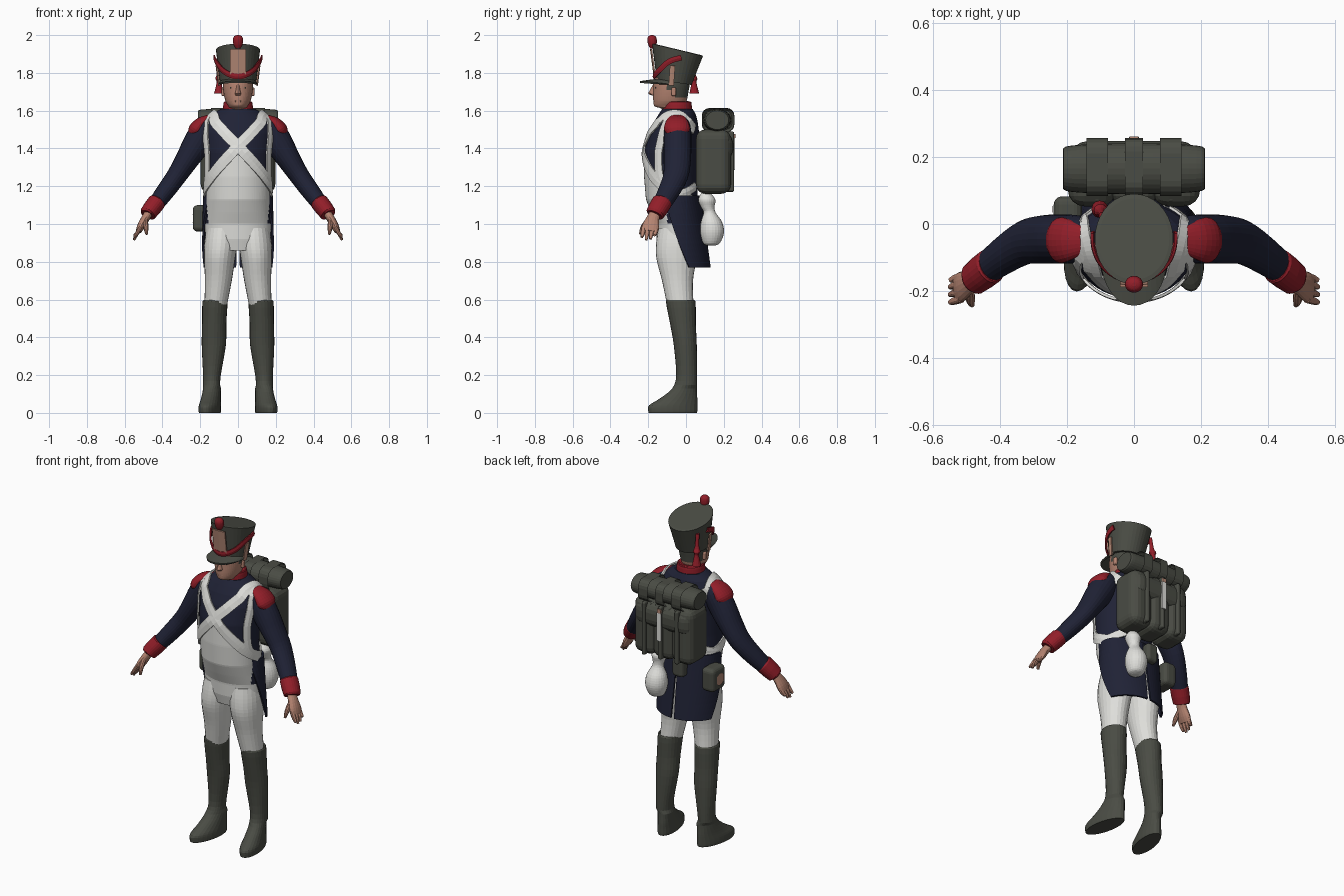
import bpy, bmesh, math
from mathutils import Vector

cube = bpy.data.objects.get("Cube")
if cube:
    bpy.data.objects.remove(cube, do_unlink=True)


def material(name, rgb):
    m = bpy.data.materials.new(name)
    m.use_nodes = True
    m.diffuse_color = (*rgb, 1)
    m.node_tree.nodes["Principled BSDF"].inputs["Base Color"].default_value = (*rgb, 1)
    return m


OLIVE = material("dark olive", (.068, .072, .058))
WHITE = material("white cloth", (.74, .74, .71))
NAVY = material("navy cloth", (.014, .016, .036))
RED = material("red cloth", (.29, .013, .022))
SKIN = material("skin", (.46, .23, .165))
COPPER = material("copper", (.46, .25, .18))
made = []


def finish(name, bm, mats, rule=None, thick=0):
    """Turn a bmesh into an object, colouring faces by rule(centre)."""
    bmesh.ops.recalc_face_normals(bm, faces=bm.faces)
    if rule:
        for f in bm.faces:
            f.material_index = rule(f.calc_center_median())
    me = bpy.data.meshes.new(name)
    bm.to_mesh(me)
    bm.free()
    for m in mats if isinstance(mats, list) else [mats]:
        me.materials.append(m)
    ob = bpy.data.objects.new(name, me)
    bpy.context.collection.objects.link(ob)
    if thick:
        mod = ob.modifiers.new("thickness", "SOLIDIFY")
        mod.thickness, mod.offset = thick, 0
    made.append(ob)
    return ob


def smooth_path(pts, steps):
    """Catmull-Rom interpolation of equally long tuples."""
    out = []
    for i in range(len(pts) - 1):
        p0, p1, p2, p3 = (pts[max(0, min(len(pts) - 1, i + k))] for k in (-1, 0, 1, 2))
        for s in range(steps):
            t = s / steps
            out.append(tuple(b + .5 * t * (c - a + t * (2*a - 5*b + 4*c - d + t * (3*(b - c) + d - a)))
                             for a, b, c, d in zip(p0, p1, p2, p3)))
    return out + [tuple(pts[-1])]


def grid(bm, rows, closed=False, caps=False):
    rows = [[bm.verts.new(p) for p in r] for r in rows]
    n = len(rows[0])
    for a, b in zip(rows, rows[1:]):
        for i in range(n if closed else n - 1):
            j = (i + 1) % n
            bm.faces.new((a[i], a[j], b[j], b[i]))
    if caps:
        bm.faces.new(rows[0])
        bm.faces.new(rows[-1])


def sweep(name, rings, mats, steps=4, flat=True, n=24, rule=None):
    """Loft rings (x, y, z, ra, rb[, tilt]); flat rings stay level, others follow the path."""
    rings = smooth_path(rings, steps)
    rows = []
    for i, r in enumerate(rings):
        c, u, v = Vector(r[:3]), Vector((1, 0, 0)), Vector((0, 1, r[5] if len(r) > 5 else 0))
        if not flat:
            a, b = rings[max(0, i - 1)], rings[min(len(rings) - 1, i + 1)]
            t = (Vector(b[:3]) - Vector(a[:3])).normalized()
            u = t.cross(Vector((0, 1, 0))).normalized()
            v = u.cross(t)
        rows.append([c + u * r[3] * math.sin(k * math.tau / n) - v * r[4] * math.cos(k * math.tau / n)
                     for k in range(n)])
    bm = bmesh.new()
    grid(bm, rows, True, True)
    return finish(name, bm, mats, rule)


def ribbon(name, surf, path, width, mat, steps=6, lift=.007):
    """Strap of half-width `width` lying on surf(angle, height)."""
    rows, path = [], smooth_path(path, steps)
    pts = [surf(*p) for p in path]
    for i, (a, h) in enumerate(path):
        nrm = (surf(a + 1, h) - surf(a - 1, h)).cross(surf(a, h + .004) - surf(a, h - .004)).normalized()
        tan = (pts[min(i + 1, len(pts) - 1)] - pts[max(i - 1, 0)]).normalized()
        side = nrm.cross(tan).normalized() * width
        p = pts[i] + nrm * lift
        rows.append([p - side, p + nrm * .003, p + side])
    bm = bmesh.new()
    grid(bm, rows)
    return finish(name, bm, mat, thick=.008)


def rounded(name, loc, size, bevel, mat):
    bm = bmesh.new()
    bmesh.ops.create_cube(bm, size=1)
    for v in bm.verts:
        v.co = Vector(a * b + c for a, b, c in zip(v.co, size, loc))
    bmesh.ops.bevel(bm, geom=bm.edges[:], offset=bevel, segments=4, profile=.5, affect="EDGES")
    return finish(name, bm, mat)


# Torso profile: height, half width, front y, back y
TORSO = [(.86, .15, -.14, .05), (.92, .172, -.155, .065), (1, .175, -.16, .07), (1.06, .172, -.185, .068),
         (1.13, .17, -.212, .062), (1.25, .172, -.222, .062), (1.38, .177, -.222, .068), (1.48, .185, -.197, .07),
         (1.54, .178, -.17, .062), (1.58, .14, -.145, .052), (1.61, .09, -.125, .035)]


def torso_ring(z):
    z = max(TORSO[0][0], min(TORSO[-1][0], z))
    for a, b in zip(TORSO, TORSO[1:]):
        if z <= b[0]:
            t = (z - a[0]) / (b[0] - a[0])
            w, f, k = (p + (q - p) * t for p, q in zip(a[1:], b[1:]))
            return (0, (f + k) / 2, z, w, (k - f) / 2)


def torso_surface(deg, z):
    _, y, z, w, d = torso_ring(z)
    a = math.radians(deg)
    return Vector((w * math.sin(a), y - d * math.cos(a), z))


def torso_colour(c):
    if c.z < 1.0 or (c.z < 1.22 and c.y < -.11):
        return 1
    return int(c.z < 1.42 and c.y < -.1 and abs(c.x) < (1.43 - c.z) * .75)


sweep("torso", [torso_ring(.86 + i * .75 / 74) for i in range(75)], [NAVY, WHITE], 1, n=96, rule=torso_colour)

# Collar, with the dark neck cloth showing in the front opening
sweep("collar", [(0, -.05, 1.56, .1, .095), (0, -.047, 1.6, .082, .08), (0, -.047, 1.645, .075, .075, .1),
                 (0, -.047, 1.645, .06, .06, .1)], [RED, OLIVE], 3, n=40,
      rule=lambda c: int(c.y < -.09 and abs(c.x) < .03))

# Straps, sleeves, hands and legs, one of each per side
FINGERS = [(-.036, .93), (-.013, .915), (.01, .92), (.03, .94)]
for s, side in ((1, "left"), (-1, "right")):
    ribbon(side + "_cross_belt", torso_surface,
           [(s * a, z) for a, z in ((140, 1.5), (100, 1.57), (60, 1.57), (35, 1.52), (0, 1.41), (-35, 1.3),
                                    (-65, 1.22), (-95, 1.17), (-140, 1.12), (-180, 1.1))], .029, WHITE)
    ribbon(side + "_pack_strap", torso_surface,
           [(s * a, z) for a, z in ((130, 1.5), (95, 1.57), (70, 1.55), (64, 1.45), (64, 1.3), (74, 1.21),
                                    (105, 1.16), (150, 1.2))], .022, WHITE)
    sweep(side + "_sleeve", [(s * x, y, z, a, b) for x, y, z, a, b in (
        (.12, -.045, 1.55, .03, .05), (.165, -.045, 1.51, .07, .07), (.215, -.045, 1.43, .074, .073),
        (.27, -.046, 1.34, .062, .072), (.325, -.055, 1.255, .053, .066), (.39, -.095, 1.165, .048, .056),
        (.455, -.145, 1.08, .04, .045))], NAVY, flat=False)
    sweep(side + "_cuff", [(s * x, y, z, a, b) for x, y, z, a, b in (
        (.427, -.125, 1.12, .038, .046), (.43, -.127, 1.116, .048, .054), (.477, -.163, 1.055, .044, .05),
        (.478, -.164, 1.053, .03, .036))], RED, 2, False)
    sweep(side + "_epaulette", [(s * x, -.048, z, a, b) for x, z, a, b in (
        (.125, 1.575, .012, .03), (.16, 1.56, .018, .045), (.195, 1.535, .032, .062), (.222, 1.5, .04, .068),
        (.238, 1.475, .03, .05))], RED, 3, False)
    sweep(side + "_palm", [(s * x, y, z, a, b) for x, y, z, a, b in (
        (.468, -.16, 1.065, .022, .028), (.49, -.175, 1.03, .022, .034), (.512, -.186, .99, .021, .045),
        (.527, -.192, .96, .015, .044))], SKIN, 3, False, 16)
    for dy, tip in FINGERS:
        sweep(side + "_finger", [(s * .515, -.187 + dy, .985, .012, .013), (s * .535, -.193 + dy, .95, .011, .012),
                                 (s * .55, -.198 + dy, tip, .006, .007)], SKIN, 2, False, 10)
    sweep(side + "_thumb", [(s * .49, -.19, 1.03, .014, .014), (s * .488, -.226, .985, .014, .014),
                            (s * .483, -.242, .945, .007, .007)], SKIN, 3, False, 10)
    sweep(side + "_breeches_leg", [(s * x, y, z, a, b) for x, y, z, a, b in (
        (.085, -.045, .98, .08, .1), (.09, -.048, .9, .088, .11), (.097, -.05, .82, .083, .107),
        (.104, -.045, .7, .071, .082), (.118, -.03, .57, .06, .07))], WHITE)
    boot = sweep(side + "_boot", [(s * x, y, z, a, b) for x, y, z, a, b in (
        (.122, -.028, .585, .05, .06), (.122, -.028, .59, .066, .078), (.126, -.016, .47, .064, .068),
        (.128, -.004, .36, .064, .061), (.138, .003, .2, .047, .055), (.141, -.008, .13, .046, .065),
        (.142, -.04, .075, .05, .1), (.143, -.068, .04, .055, .128), (.143, -.07, .012, .056, .13),
        (.143, -.07, 0, .054, .128))], OLIVE, 3)
    for v in boot.data.vertices:      # toes turn outward
        if v.co.z < .13:
            v.co.x -= s * (v.co.y + .03) * .16

    # Coat tail: one open panel per side, cut away at the front
    rows = []
    for i in range(13):
        t = i / 12
        first, last = 1 + 2 * t, 125 - 55 * t
        angles = [math.radians(first + (last - first) * k / 16) for k in range(17)]
        rows.append([(s * (.18 + .008 * t) * math.sin(a), -.042 + (.116 + .052 * t) * math.cos(a), 1.15 - .38 * t)
                     for a in angles])
    bm = bmesh.new()
    grid(bm, rows)
    finish(side + "_coat_tail", bm, NAVY, thick=.01)

# Head with hair behind the temples
sweep("head", [(0, -.05, 1.56, .052, .055), (0, -.06, 1.61, .055, .07), (0, -.09, 1.622, .05, .075),
               (0, -.085, 1.65, .066, .088), (0, -.08, 1.7, .077, .093), (0, -.075, 1.75, .08, .095),
               (0, -.07, 1.79, .07, .08)], [SKIN, OLIVE], 5, n=48,
      rule=lambda c: int(c.z > 1.665 and c.y > -.055 or c.z > 1.715 and c.y > -.1 and abs(c.x) > .05))
sweep("nose", [(0, -.162, 1.74, .008, .012), (0, -.172, 1.71, .011, .018), (0, -.175, 1.69, .016, .024),
               (0, -.165, 1.68, .012, .014)], SKIN, 3, n=12)
for s, side in ((1, "left"), (-1, "right")):
    rounded(side + "_ear", (s * .079, -.065, 1.7), (.018, .026, .045), .008, SKIN)
    rounded(side + "_eye", (s * .032, -.159, 1.722), (.02, .009, .008), .003, OLIVE)
rounded("mouth", (0, -.168, 1.65), (.034, .009, .006), .002, COPPER)


# Tall cap flaring toward a sloping crown
def cap_surface(deg, t):
    a = math.radians(deg)
    y = -.0625 + .0175 * t - (.0925 + .0425 * t) * math.cos(a)
    return Vector(((.095 + .022 * t) * math.sin(a), y, 1.748 + .175 * t - (y + .05) * (.15 + .09 * t)))


bm = bmesh.new()
top = cap_surface(0, 1).lerp(cap_surface(180, 1), .5) + Vector((0, 0, .006))
cap_rows = [[cap_surface(k * 10, i / 8) for k in range(36)] for i in range(9)]
cap_rows.append([top.lerp(p, .9) + Vector((0, 0, .002)) for p in cap_rows[-1]])
grid(bm, cap_rows, True, True)
finish("cap", bm, OLIVE)

bm = bmesh.new()
visor_rows = []
for t in (0, .33, .67, 1):
    row = []
    for d in range(-90, 91, 10):
        p = cap_surface(d, 0)
        reach = t * math.cos(math.radians(d)) ** .8 if abs(d) < 90 else 0
        row.append(p + Vector((p.x * .12 * reach, -.088 * reach, -.012 * t)))
    visor_rows.append(row)
grid(bm, visor_rows)
finish("cap_visor", bm, OLIVE, thick=.01)

ribbon("cap_plate", cap_surface, [(0, .16), (0, .5), (0, .86)], .042, COPPER)
ribbon("cap_cord", cap_surface, [(-100, .8), (-75, .62), (-40, .26), (0, .1), (40, .26), (75, .62), (100, .8)],
       .014, RED, lift=.012)
for s in (1, -1):
    ribbon("chin_scale", cap_surface, [(s * 82, -.1), (s * 82, .2), (s * 82, .5)], .013, COPPER)
sweep("cap_pompon", [(0, -.178, 1.93, .012, .012), (0, -.178, 1.95, .024, .022), (0, -.18, 1.978, .027, .025),
                     (0, -.18, 1.994, .02, .018), (0, -.18, 2, .006, .006)], RED, n=16)
sweep("cap_tassel", [(-.095, .025, 1.87, .01, .01), (-.098, .035, 1.8, .012, .012), (-.1, .04, 1.77, .02, .02),
                     (-.1, .042, 1.75, .013, .013), (-.102, .044, 1.69, .025, .026)], RED, n=12)

# Pack: three padded columns, a rolled blanket and buckle straps
for x in (-.125, 0, .125):
    rounded("pack_column", (x, .145, 1.33), (.145, .185, .34), .05, OLIVE)
rounded("pack_flap", (0, .16, 1.41), (.385, .175, .15), .055, OLIVE)
sweep("blanket_roll", [(x, .165, 1.55, a, b) for x, a, b in (
    (-.21, .035, .045), (-.203, .054, .066), (-.11, .06, .074), (0, .063, .076), (.11, .06, .074),
    (.203, .054, .066), (.21, .035, .045))], OLIVE, 4, False, 28)
for x in (-.11, 0, .11):
    rounded("blanket_strap", (x, .17, 1.55), (.026, .172, .128), .045 if x else .04, OLIVE)
    rounded("pack_buckle_strap", (x, .16, 1.33), (.024, .19, .32), .01, OLIVE)
rounded("pack_white_strap", (0, .256, 1.37), (.03, .009, .17), .003, WHITE)
rounded("pack_strap_tip", (0, .257, 1.465), (.026, .009, .024), .003, COPPER)

# Water gourd, cartridge pouch with badge, and small rear pouch
sweep("water_gourd", [(.1, .13, .885, .02, .02), (.1, .135, .9, .045, .045), (.1, .138, .955, .062, .063),
                      (.1, .135, 1.01, .056, .056), (.1, .125, 1.06, .032, .032), (.1, .115, 1.09, .034, .036),
                      (.1, .11, 1.13, .042, .045), (.1, .105, 1.17, .02, .02)], WHITE)
rounded("cartridge_pouch", (-.197, .02, 1.03), (.085, .125, .14), .025, OLIVE)
bm = bmesh.new()
grid(bm, [[(-.2415, .02 + r * math.cos(k * math.tau / 20), 1.03 + r * math.sin(k * math.tau / 20))
           for k in range(20)] for r in (.036, .004)], True, True)
bm.faces.ensure_lookup_table()
finish("pouch_badge", bm, COPPER, thick=.006)
rounded("rear_pouch", (-.03, .1, 1.08), (.075, .06, .11), .02, OLIVE)

# Smooth shading with sharp edges kept
for ob in bpy.context.view_layer.objects:
    ob.select_set(ob in made)
bpy.context.view_layer.objects.active = made[0]
bpy.ops.object.shade_smooth_by_angle(angle=math.radians(45))
